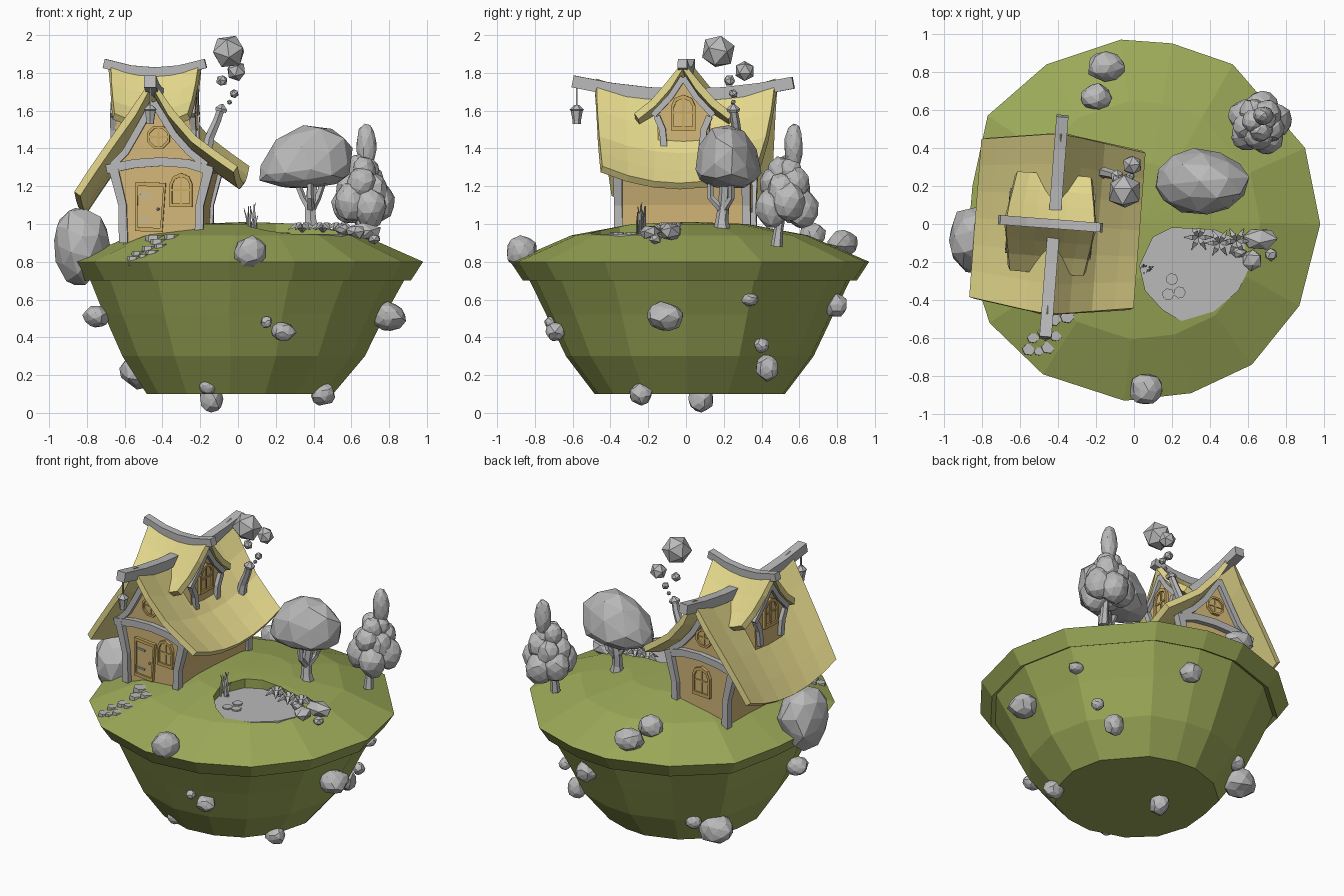
import bpy, bmesh, math, random
from mathutils import Matrix, Vector

if "Cube" in bpy.data.objects:
    bpy.data.objects.remove(bpy.data.objects["Cube"])

random.seed(4)
T, R = Matrix.Translation, Matrix.Rotation


def material(name, rgb):
    m = bpy.data.materials.new(name)
    m.diffuse_color = (*rgb, 1)
    m.use_nodes = True
    m.node_tree.nodes["Principled BSDF"].inputs["Base Color"].default_value = m.diffuse_color
    return m


GREEN = material("grass green", (.333, .402, .098))
ROOF = material("straw yellow", (.77, .68, .26))
WALL = material("plaster tan", (.65, .475, .19))
GOLD = material("frame gold", (.6, .41, .12))
GREY = material("stone grey", (.49, .49, .49))


def mesh(name, verts, faces, mat, M=Matrix()):
    me = bpy.data.meshes.new(name)
    me.from_pydata([M @ Vector(v) for v in verts], [], faces)
    bm = bmesh.new()
    bm.from_mesh(me)
    bmesh.ops.recalc_face_normals(bm, faces=bm.faces)
    bm.to_mesh(me)
    me.materials.append(mat)
    ob = bpy.data.objects.new(name, me)
    bpy.context.collection.objects.link(ob)
    return ob


def loft(name, rings, mat, M=Matrix()):
    """Skin a list of equal closed rings and cap both ends."""
    n = len(rings[0])
    faces = [[k*n+i, k*n+(i+1) % n, k*n+n+(i+1) % n, k*n+n+i] for k in range(len(rings)-1) for i in range(n)]
    faces += [list(range(n)), list(range(len(rings)*n-n, len(rings)*n))]
    return mesh(name, [v for r in rings for v in r], faces, mat, M)


def sweep(name, pts, radii, mat=GREY, M=Matrix(), n=4):
    """Tube or square beam along a path."""
    pts = [Vector(p) for p in pts]
    if not isinstance(radii, (list, tuple)):
        radii = [radii] * len(pts)
    d = pts[-1] - pts[0]
    ref = Vector((0, 1, 0)) if abs(d.z) > .5 * d.length else Vector((0, 0, 1))
    rings = []
    for i, p in enumerate(pts):
        t = (pts[min(i+1, len(pts)-1)] - pts[max(i-1, 0)]).normalized()
        s = t.cross(ref).normalized()
        u = s.cross(t)
        rings.append([p + radii[i] * (s*math.cos(a) + u*math.sin(a))
                      for a in [math.pi/n + 2*math.pi*k/n for k in range(n)]])
    return loft(name, rings, mat, M)


def plate(name, outline, y0, y1, mat, M=Matrix()):
    """Prism: outline in x,z extruded along y."""
    return loft(name, [[(x, y, z) for x, z in outline] for y in (y0, y1)], mat, M)


def rock(name, loc, size, sub=2, jitter=.1, flat=1, shear=0):
    bm = bmesh.new()
    bmesh.ops.create_icosphere(bm, subdivisions=sub, radius=1)
    spin = R(random.uniform(0, 6), 3, 'Z') @ R(random.uniform(0, 6), 3, 'X')
    vs = []
    for v in bm.verts:
        c = (spin @ v.co) * (1 + random.uniform(-jitter, jitter))
        c.z *= flat if c.z < 0 else 1
        c.x += shear * c.z
        vs.append([loc[i] + c[i]*size[i] for i in range(3)])
    bm.verts.index_update()
    return mesh(name, vs, [[v.index for v in f.verts] for f in bm.faces], GREY)


def ground(x, y):
    r = math.hypot(x-.05, y-.02)
    tab = [(0, 1.01), (.3, 1.0), (.62, .94), (.93, .8), (2, .4)]
    for (a, za), (b, zb) in zip(tab, tab[1:]):
        if r <= b:
            return za + (zb-za)*(r-a)/(b-a)


# Island with a lip, and a pond sunk into the top
rim = [(.98, 0), (.9, .4), (.52, .84), (.2, .95), (-.07, .97), (-.46, .84), (-.77, .57), (-.85, .2), (-.88, -.15),
       (-.76, -.52), (-.48, -.79), (-.05, -.93), (.3, -.89), (.62, -.74), (.87, -.43)]
levels = [(.53, .1, .01), (.69, .3, .03), (.8, .52, .035), (.9, .715, .05), (.93, .7, .05), (1, .8, .05), (.66, .94, .05),
          (.32, 1.0, .05), (.03, 1.01, .05)]
island = loft("island", [[(cx+(x-.05)*s, .02+(y-.02)*s, z) for x, y in rim] for s, z, cx in levels], GREEN)
pond = [(.2, -.02), (.1, -.07), (.03, -.22), (.06, -.35), (.15, -.45), (.25, -.51), (.42, -.46), (.55, -.35),
        (.6, -.24), (.58, -.1), (.42, -.03)]
cutter = loft("pond_cutter", [[(x, y, z) for x, y in pond] for z in (.925, 1.2)], GREEN)
cutter.hide_render = True
cut = island.modifiers.new("pond", 'BOOLEAN')
cut.operation, cut.object = 'DIFFERENCE', cutter
bpy.context.view_layer.update()
island.data = bpy.data.meshes.new_from_object(island.evaluated_get(bpy.context.evaluated_depsgraph_get()))
island.modifiers.clear()
bpy.data.objects.remove(cutter)
loft("pond_water", [[(x, y, z) for x, y in pond] for z in (.92, .946)], GREY)

# House frame of reference: slightly turned
H = T((-.42, 0, 0)) @ R(math.radians(-4.4), 4, 'Z')
Q, B = R(math.pi/2, 4, 'Z'), R(math.pi, 4, 'Z')


def roof(name, prof, ridge, eave, lift, M):
    n, w = 6, max(abs(u) for u, z in prof)
    vs = []
    for u, z in prof:
        for j in range(n+1):
            t = 2*j/n - 1
            vs.append((u, t*(ridge + (eave-ridge)*abs(u)/w), z + lift*t*t))
    fs = [[i*(n+1)+j, i*(n+1)+j+1, (i+1)*(n+1)+j+1, (i+1)*(n+1)+j] for i in range(len(prof)-1) for j in range(n)]
    s = mesh(name, vs, fs, ROOF, M).modifiers.new("thick", 'SOLIDIFY')
    s.thickness, s.offset = .04, 0


def ring(name, outline, k, depth, M):
    """Raised frame following an outline."""
    n = len(outline)
    inner = [(x*k, z*k) for x, z in outline]
    loops = [(outline, .0), (outline, -depth), (inner, -depth), (inner, 0)]
    vs = [(x, y, z) for o, y in loops for x, z in o]
    fs = [[k*n+i, k*n+(i+1) % n, (k+1) % 4*n+(i+1) % n, (k+1) % 4*n+i] for k in range(4) for i in range(n)]
    mesh(name, vs, fs, GOLD, M)


def window(name, M, w, h, arch=True):
    if arch:
        o = [(-w, -h), (w, -h), (w, h*.35), (w*.7, h*.8), (0, h), (-w*.7, h*.8), (-w, h*.35)]
    else:
        o = [(w*math.cos(a), h*math.sin(a)) for a in [(k+.5)*math.pi/4 for k in range(8)]]
    plate(name + "_pane", o, 0, -.008, WALL, M)
    ring(name + "_frame", o, .78, .02, M)
    sweep(name + "_bar_v", [(0, -.008, -h*.85), (0, -.008, h*.85)], .008, GOLD, M)
    sweep(name + "_bar_h", [(-w*.85, -.008, 0), (w*.85, -.008, 0)], .008, GOLD, M)


# Main walls and roof
plate("house_walls", [(-.16, .88), (.24, .88), (.25, 1.1), (.29, 1.27), (.2, 1.36), (.1, 1.48), (0, 1.63),
                      (-.1, 1.48), (-.2, 1.34), (-.22, 1.29), (-.18, 1.1)], -.33, .33, WALL, H)
roof("main_roof", [(-.4, 1.07), (-.32, 1.19), (-.215, 1.34), (-.1, 1.5), (0, 1.66), (.1, 1.5), (.22, 1.36),
                   (.34, 1.27), (.44, 1.2)], .48, .415, .09, H)
sweep("main_ridge_beam", [(0, v, 1.685 + .07*(v/.6)**2) for v in (-.6, -.4, -.2, 0, .2, .4, .57)], .045, GREY, H)

# Timber on both gable ends
for end, v in (("front", -.34), ("back", .34)):
    sweep(end + "_cross_beam", [(-.25, v, 1.29), (-.1, v, 1.32), (.04, v, 1.33), (.18, v, 1.32), (.31, v, 1.28)], .033, GREY, H)
    for side, s in (("left", -1), ("right", 1)):
        sweep(f"{end}_{side}_post", [(.04+s*.2, v, .9), (.04+s*.205, v, 1.1), (.04+s*.255, v, 1.3)], [.033, .03, .036], GREY, H)
        sweep(f"{end}_{side}_gable_trim", [(0, v, 1.645), (.005+s*.1, v, 1.475), (.02+s*.17, v, 1.38), (.03+s*.25, v, 1.31)],
              .026, GREY, H)

# Dormer crossing the main roof
D = H @ T((-.02, 0, 0)) @ Q
plate("dormer_walls", [(-.13, 1.35), (.13, 1.35), (.14, 1.57), (.07, 1.66), (0, 1.77), (-.07, 1.66), (-.14, 1.57)], -.2, .2, WALL, D)
roof("dormer_roof", [(-.25, 1.52), (-.16, 1.59), (-.08, 1.68), (0, 1.79), (.08, 1.68), (.16, 1.59), (.25, 1.52)], .24, .2, .05, D)
sweep("dormer_ridge_beam", [(0, v, 1.805 + .045*(v/.27)**2) for v in (-.27, -.13, 0, .13, .27)], .035, GREY, D)
for end, M in (("right", D), ("left", D @ B)):
    for s in (-1, 1):
        sweep(f"{end}_dormer_post", [(s*.1, -.21, 1.4), (s*.11, -.21, 1.5), (s*.14, -.21, 1.57)], .024, GREY, M)
        sweep(f"{end}_dormer_trim", [(0, -.21, 1.775), (s*.07, -.21, 1.67), (s*.16, -.21, 1.575)], .022, GREY, M)
    window(end + "_dormer_window", M @ T((0, -.2, 1.59)), .065, .095)

# Windows, door and lantern
window("front_window", H @ T((.145, -.33, 1.18)), .06, .09)
window("front_gable_window", H @ T((.025, -.33, 1.46)), .065, .065, False)
window("back_window", H @ B @ T((-.04, -.33, 1.16)), .07, .1)
window("back_gable_window", H @ B @ T((-.02, -.33, 1.46)), .065, .065, False)
door = H @ T((-.02, -.33, 1.09)) @ R(math.radians(2), 4, 'Y')
door_shape = [(-.075, -.13), (.07, -.13), (.08, .13), (-.08, .13)]
plate("door_panel", door_shape, 0, -.009, WALL, door)
ring("door_frame", door_shape, .84, .02, door)
for z in (-.07, .06):
    sweep("door_hinge", [(-.06, -.01, z), (.0, -.01, z)], .008, GREY, door)
rock("door_knob", door @ Vector((.045, -.018, -.01)), (.009,)*3, 1, 0)
sweep("lantern_cord", [(0, -.58, 1.75), (0, -.58, 1.61)], .006, GREY, H)
sweep("lantern", [(0, -.58, z) for z in (1.53, 1.545, 1.60, 1.605, 1.63)], [.022, .022, .032, .038, .012], GREY, H, 6)

# Chimney pipe and smoke puffs
sweep("chimney", [(-.17, .27, 1.36), (-.15, .27, 1.46), (-.11, .26, 1.55), (-.09, .25, 1.61)], [.035, .028, .024, .022], GREY, n=6)
sweep("chimney_cap", [(-.092, .25, 1.595), (-.088, .25, 1.61), (-.083, .25, 1.635)], [.032, .036, .008], GREY, n=6)
for x, y, z, r in ((-.05, .17, 1.912, .092), (-.01, .31, 1.81, .054), (-.085, .23, 1.76, .032), (-.02, .25, 1.69, .025),
                   (-.045, .25, 1.645, .014)):
    rock("smoke_puff", (x, y, z), (r, r, r), 1, .04)

# Broad tree
rock("broad_tree_crown", (.35, .22, 1.275), (.255, .175, .255), 2, .06, .36, .17)
sweep("broad_tree_trunk", [(.39, .19, .95), (.385, .19, 1.02), (.38, .2, 1.1), (.4, .21, 1.25)], [.05, .034, .03, .03], GREY, n=6)
for x, y in ((.3, .2), (.46, .24), (.38, .13)):
    sweep("broad_tree_branch", [(.385, .195, 1.07), ((x+.385)/2, y, 1.14), (x, y, 1.25)], [.022, .018, .018], GREY, n=5)

# Clumped tree
sweep("clumped_tree_trunk", [(.65, .48, .88), (.65, .49, .97), (.66, .52, 1.15)], [.032, .025, .025], GREY, n=6)
for n, rad, z, r in ((5, .085, 1.1, .088), (5, .065, 1.2, .075), (3, .035, 1.3, .062)):
    for k in range(n):
        a = 2*math.pi*k/n + z*7
        rock("clumped_tree_leaves", (.66+rad*math.cos(a), .53+rad*math.sin(a), z+random.uniform(-.02, .02)), (r, r, r*1.2), 2, .06)
rock("clumped_tree_top", (.68, .57, 1.41), (.055, .05, .13), 2, .05)

# Boulders on the top and stuck in the sides
for x, y, z, a, b, c in ((-.835, -.08, .885, .155, .175, .2), (.065, -.87, .85, .09, .085, .085), (-.15, .83, .9, .1, .08, .07),
                         (-.2, .67, .94, .08, .07, .07), (.8, -.11, .51, .09, .1, .075), (.24, -.69, .43, .065, .055, .05),
                         (.15, -.72, .48, .03, .03, .03), (-.75, -.13, .51, .07, .07, .06), (.75, .34, .6, .05, .045, .035),
                         (.63, .4, .36, .04, .04, .04), (.52, .43, .24, .06, .06, .07), (.2, .79, .57, .07, .065, .065),
                         (-.51, .4, .22, .12, .1, .09), (.45, -.24, .1, .065, .06, .06), (-.14, .08, .075, .065, .065, .075),
                         (-.41, .5, .28, .05, .05, .05), (-.16, -.46, .14, .045, .035, .04)):
    rock("boulder", (x, y, z), (a, b, c))

# Pond edge stones, lily pads, star plants and reeds
for x, y, a, b, c in ((.66, -.08, .1, .065, .05), (.62, -.19, .06, .06, .04), (.72, -.16, .035, .035, .03), (.55, -.15, .04, .03, .03)):
    rock("pond_stone", (x, y, ground(x, y)+.015), (a, b, c), 1)
for x, y in ((.2, -.29), (.24, -.36), (.18, -.37)):
    loft("lily_pad", [[(x+.032*math.cos(k*.9), y+.032*math.sin(k*.9), z) for k in range(7)] for z in (.945, .955)], GREY)
for x, y in ((.34, -.07), (.45, -.1), (.54, -.09)):
    for k in range(6):
        c, s = math.cos(k*1.05), math.sin(k*1.05)
        sweep("star_plant_leaf", [(x, y, .96), (x+.035*c, y+.035*s, .995), (x+.075*c, y+.075*s, .97)], [.008, .019, .002], GREY)
for k in range(9):
    x, y = .07+random.uniform(-.03, .03), -.24+random.uniform(-.03, .03)
    dx, h = random.uniform(-.025, .025), random.uniform(.06, .17)
    sweep("reed", [(x, y, .94), (x+dx*.4, y, .95+h*.6), (x+dx, y+dx*.5, .95+h)], [.005, .006, .002], GREY, n=3)

# Stepping stones up to the door
for x, y, r in ((-.55, -.66, .035), (-.5, -.67, .025), (-.53, -.6, .03), (-.45, -.65, .035), (-.47, -.57, .035), (-.41, -.59, .03),
                (-.42, -.5, .04), (-.35, -.49, .035), (-.44, -.42, .045)):
    z = ground(x, y)
    loft("stepping_stone", [[(x+r*1.2*k*math.cos(j), y+r*k*math.sin(j), zz) for j in range(6)] for k, zz in ((1, z-.03), (.9, z+.018))], GREY)
